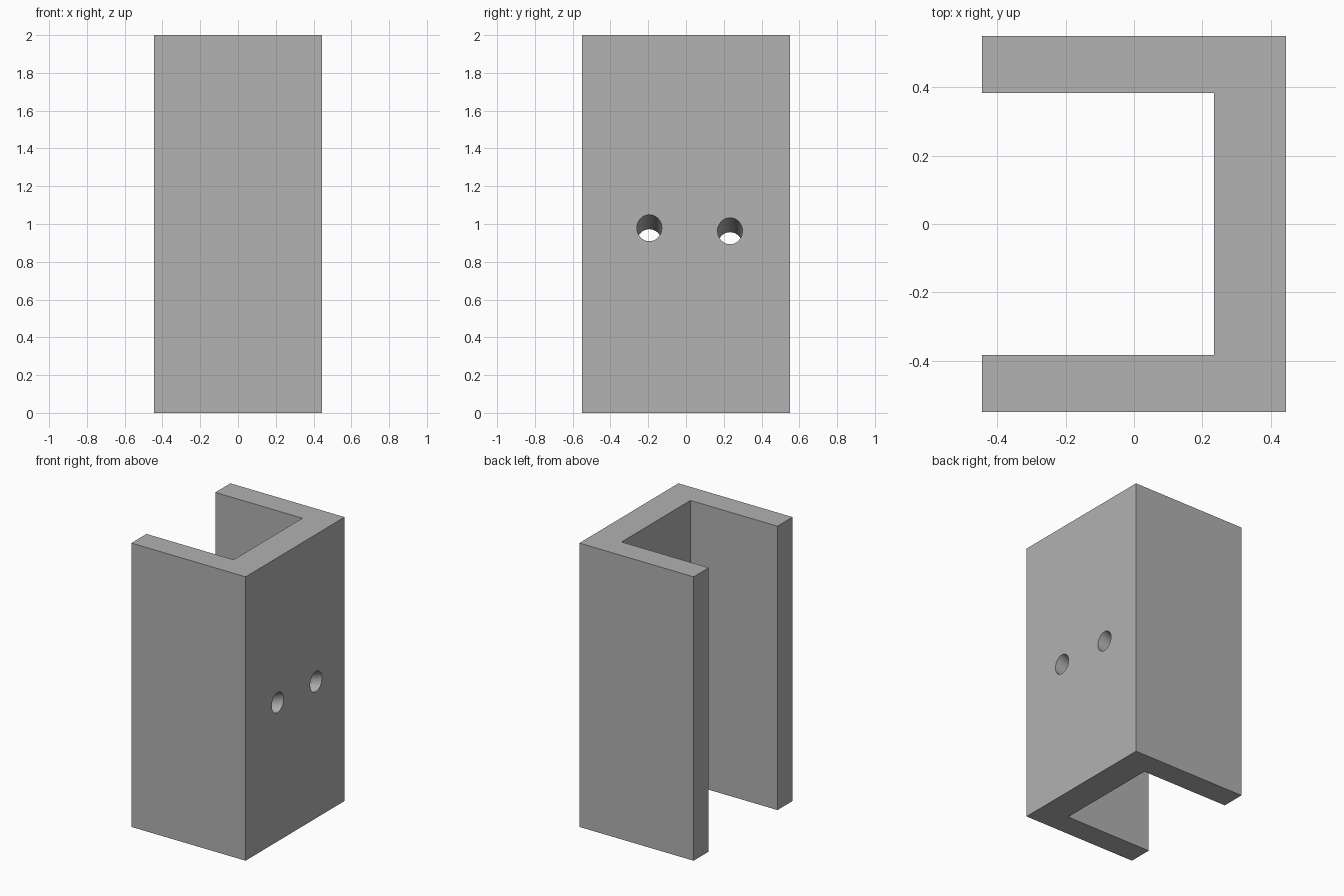
import bpy
import bmesh
import math

default_cube = bpy.data.objects.get("Cube")
if default_cube:
    bpy.data.objects.remove(default_cube, do_unlink=True)

HEIGHT = 2.0
HALF_X, HALF_Y = 0.445, 0.551      # outer half sizes
INNER_X, INNER_Y = 0.234, 0.383    # inside face of web, inside faces of flanges
HOLE_RADIUS = 0.066
HOLE_TILT = math.radians(20)       # holes slope down towards the inside
HOLES = [(-0.194, 0.979), (0.233, 0.963)]  # y, z on the outer web face

# Single plain grey
grey = bpy.data.materials.new("plain_grey")
grey.use_nodes = True
colour = (0.445, 0.445, 0.445, 1.0)
grey.diffuse_color = colour
grey.node_tree.nodes["Principled BSDF"].inputs["Base Color"].default_value = colour

# Channel body: U-shaped profile pulled up
profile = [
    (-HALF_X, -HALF_Y), (HALF_X, -HALF_Y), (HALF_X, HALF_Y), (-HALF_X, HALF_Y),
    (-HALF_X, INNER_Y), (INNER_X, INNER_Y), (INNER_X, -INNER_Y), (-HALF_X, -INNER_Y),
]
bm = bmesh.new()
base = bm.faces.new([bm.verts.new((x, y, 0)) for x, y in profile])
pulled = bmesh.ops.extrude_face_region(bm, geom=[base])
top_verts = [g for g in pulled["geom"] if isinstance(g, bmesh.types.BMVert)]
bmesh.ops.translate(bm, verts=top_verts, vec=(0, 0, HEIGHT))
bmesh.ops.recalc_face_normals(bm, faces=bm.faces)
mesh = bpy.data.meshes.new("channel_bracket")
bm.to_mesh(mesh)
bm.free()
mesh.materials.append(grey)
bracket = bpy.data.objects.new("channel_bracket", mesh)
bpy.context.collection.objects.link(bracket)
bpy.context.view_layer.objects.active = bracket

# Two sloping screw holes through the web
for y, z in HOLES:
    bpy.ops.mesh.primitive_cylinder_add(
        vertices=48, radius=HOLE_RADIUS, depth=0.8,
        location=(HALF_X, y, z), rotation=(0, math.pi / 2 - HOLE_TILT, 0))
    cutter = bpy.context.object
    cutter.name = "hole_cutter"
    cutter.hide_render = True
    cutter.data.materials.append(grey)
    bpy.context.view_layer.objects.active = bracket
    cut = bracket.modifiers.new("screw_hole", 'BOOLEAN')
    cut.operation = 'DIFFERENCE'
    cut.solver = 'EXACT'
    cut.object = cutter
    bpy.ops.object.modifier_apply(modifier=cut.name)
    bpy.data.objects.remove(cutter, do_unlink=True)

# Smooth hole walls, crisp edges
bpy.ops.object.select_all(action='DESELECT')
bracket.select_set(True)
bpy.context.view_layer.objects.active = bracket
bpy.ops.object.shade_smooth_by_angle(angle=math.radians(30))
